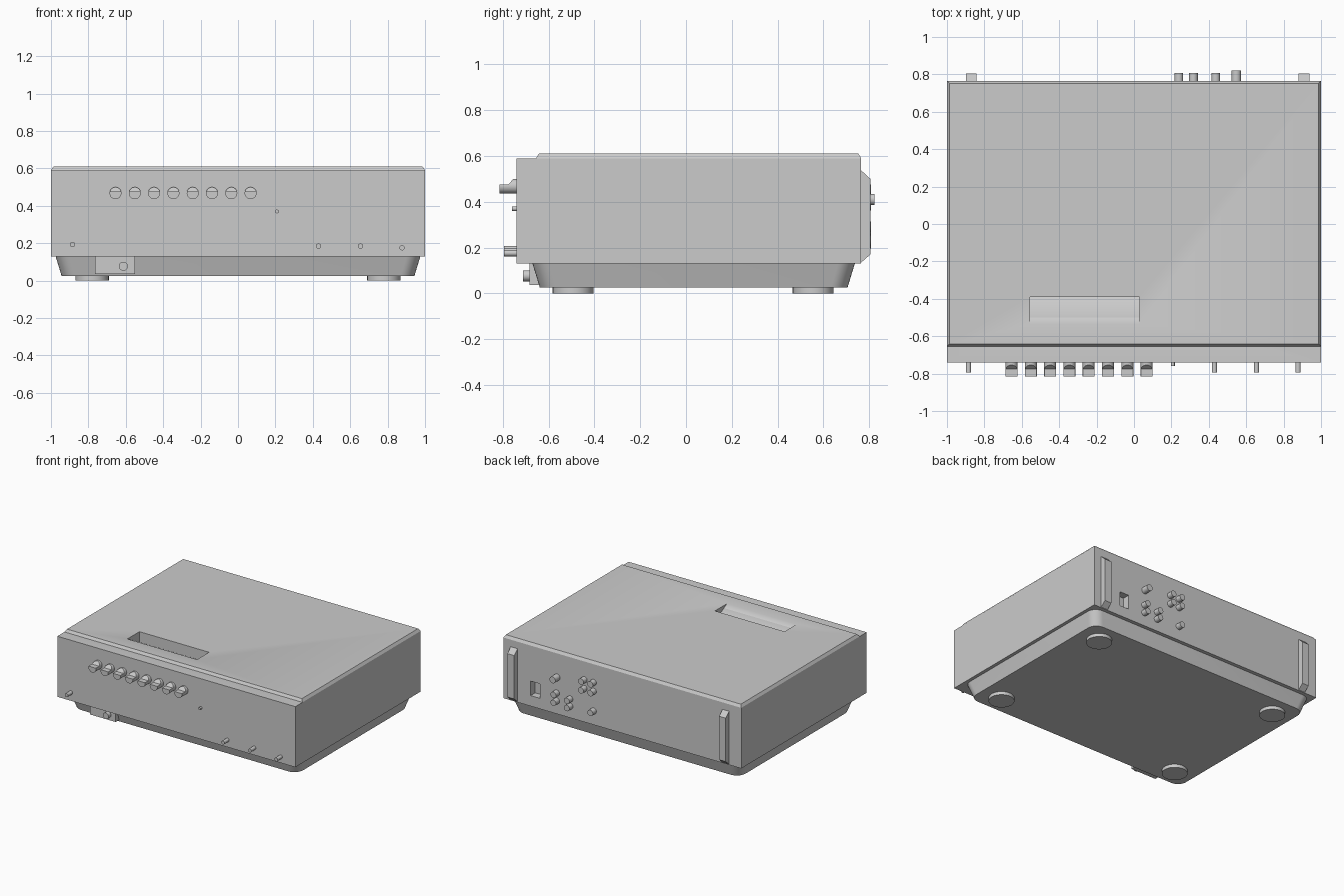
import bpy, bmesh
from mathutils import Matrix, Vector

if "Cube" in bpy.data.objects:
    bpy.data.objects.remove(bpy.data.objects["Cube"], do_unlink=True)

grey = bpy.data.materials.new("light_grey")
grey.use_nodes = True
grey.diffuse_color = (0.6, 0.6, 0.6, 1)
grey.node_tree.nodes["Principled BSDF"].inputs["Base Color"].default_value = (0.6, 0.6, 0.6, 1)


def finish(bm, name):
    bmesh.ops.recalc_face_normals(bm, faces=bm.faces)
    mesh = bpy.data.meshes.new(name)
    bm.to_mesh(mesh)
    bm.free()
    mesh.materials.append(grey)
    ob = bpy.data.objects.new(name, mesh)
    bpy.context.collection.objects.link(ob)
    return ob


def block(name, xs, ys, zs, top_inset=0.0, bottom_inset=0.0, radius=0.0):
    """Box that may taper to its top or bottom and have rounded upright edges."""
    bm = bmesh.new()
    bmesh.ops.create_cube(bm, size=1)
    for v in bm.verts:
        inset = top_inset if v.co.z > 0 else bottom_inset
        sx, sy = (1 if v.co.x > 0 else -1), (1 if v.co.y > 0 else -1)
        v.co = Vector((xs[sx > 0] - sx * inset, ys[sy > 0] - sy * inset, zs[v.co.z > 0]))
    if radius:
        upright = [e for e in bm.edges if abs(e.verts[0].co.z - e.verts[1].co.z) > 0.01]
        bmesh.ops.bevel(bm, geom=upright, offset=radius, segments=8,
                        profile=0.5, affect='EDGES')
    return finish(bm, name)


def side_prism(name, x0, x1, profile):
    """Extrude a (y, z) profile along x."""
    bm = bmesh.new()
    face = bm.faces.new([bm.verts.new((x0, y, z)) for y, z in profile])
    ext = bmesh.ops.extrude_face_region(bm, geom=[face])
    moved = [g for g in ext["geom"] if isinstance(g, bmesh.types.BMVert)]
    bmesh.ops.translate(bm, verts=moved, vec=(x1 - x0, 0, 0))
    return finish(bm, name)


def peg(name, x, z, r, y0, y1, sides=24):
    """Cylinder lying along y."""
    bm = bmesh.new()
    mat = Matrix.Translation((x, (y0 + y1) / 2, z)) @ Matrix.Rotation(1.570796, 4, 'X')
    bmesh.ops.create_cone(bm, cap_ends=True, segments=sides, radius1=r, radius2=r,
                          depth=abs(y1 - y0), matrix=mat)
    return finish(bm, name)


def cut(cutter, targets):
    for ob in targets:
        mod = ob.modifiers.new("cut", 'BOOLEAN')
        mod.operation, mod.object, mod.solver = 'DIFFERENCE', cutter, 'EXACT'
        bpy.context.view_layer.objects.active = ob
        bpy.ops.object.modifier_apply(modifier=mod.name)
    bpy.data.objects.remove(cutter, do_unlink=True)


FRONT, BACK = -0.74, 0.765

# Case, lid and tapered base
case = block("case", (-1, 1), (FRONT, BACK), (0.13, 0.59))
lid = block("lid", (-1, 1), (-0.655, BACK), (0.59, 0.61), top_inset=0.013)
block("base", (-0.975, 0.975), (-0.67, 0.737), (0.025, 0.13), bottom_inset=0.032, radius=0.07)

# Sloping recess in the top and square socket in the back
cut(side_prism("recess_cutter", -0.555, 0.03,
               [(-0.571, 0.63), (-0.39, 0.53), (-0.39, 0.63)]), [case, lid])
cut(block("socket_cutter", (0.69, 0.77), (0.71, 0.8), (0.21, 0.32)), [case])

# Feet
for side, x in (("right", -0.78), ("left", 0.78)):
    for end, y in (("front", -0.493), ("back", 0.555)):
        bm = bmesh.new()
        bmesh.ops.create_cone(bm, cap_ends=True, segments=40, radius1=0.089, radius2=0.089,
                              depth=0.03, matrix=Matrix.Translation((x, y, 0.015)))
        finish(bm, f"foot_{end}_{side}")

# Row of front knobs, upper half cut back on a slope
knobs = [peg(f"knob_{i + 1}", -0.655 + i * 0.1032, 0.468, 0.032, FRONT + 0.01, -0.815, 32)
         for i in range(8)]
cut(side_prism("knob_cutter", -0.8, 0.2,
               [(-0.83, 0.476), (-0.775, 0.476), (-0.745, 0.51), (-0.83, 0.51)]), knobs)

# Small front pins and indicator
for i, (x, z) in enumerate([(-0.885, 0.193), (0.43, 0.185), (0.655, 0.185), (0.877, 0.176)]):
    peg(f"front_pin_{i + 1}", x, z, 0.014, FRONT + 0.01, -0.795, 20)
peg("indicator", 0.208, 0.37, 0.01, FRONT + 0.01, -0.76, 16)

# Jack box under the front edge
block("jack_box", (-0.765, -0.55), (-0.683, -0.6), (0.037, 0.13))
peg("jack", -0.613, 0.077, 0.024, -0.67, -0.712)

# Rear bumpers
for side, x0, x1 in (("right", -0.897, -0.842), ("left", 0.88, 0.937)):
    side_prism(f"bumper_{side}", x0, x1,
               [(BACK, 0.135), (0.805, 0.17), (0.805, 0.5), (BACK, 0.537)])

# Rear connectors
sockets = [(0.318, 0.453), (0.318, 0.386), (0.24, 0.453), (0.24, 0.386), (0.24, 0.236),
           (0.437, 0.275), (0.437, 0.22), (0.55, 0.29), (0.55, 0.23)]
for i, (x, z) in enumerate(sockets):
    peg(f"connector_{i + 1}", x, z, 0.023, BACK - 0.01, 0.808)
peg("large_connector", 0.547, 0.41, 0.025, BACK - 0.01, 0.822)

# Shading: smooth round sides, crisp edges
for ob in bpy.context.scene.objects:
    if ob.type == 'MESH':
        ob.select_set(True)
        bpy.context.view_layer.objects.active = ob
bpy.ops.object.shade_smooth_by_angle()
